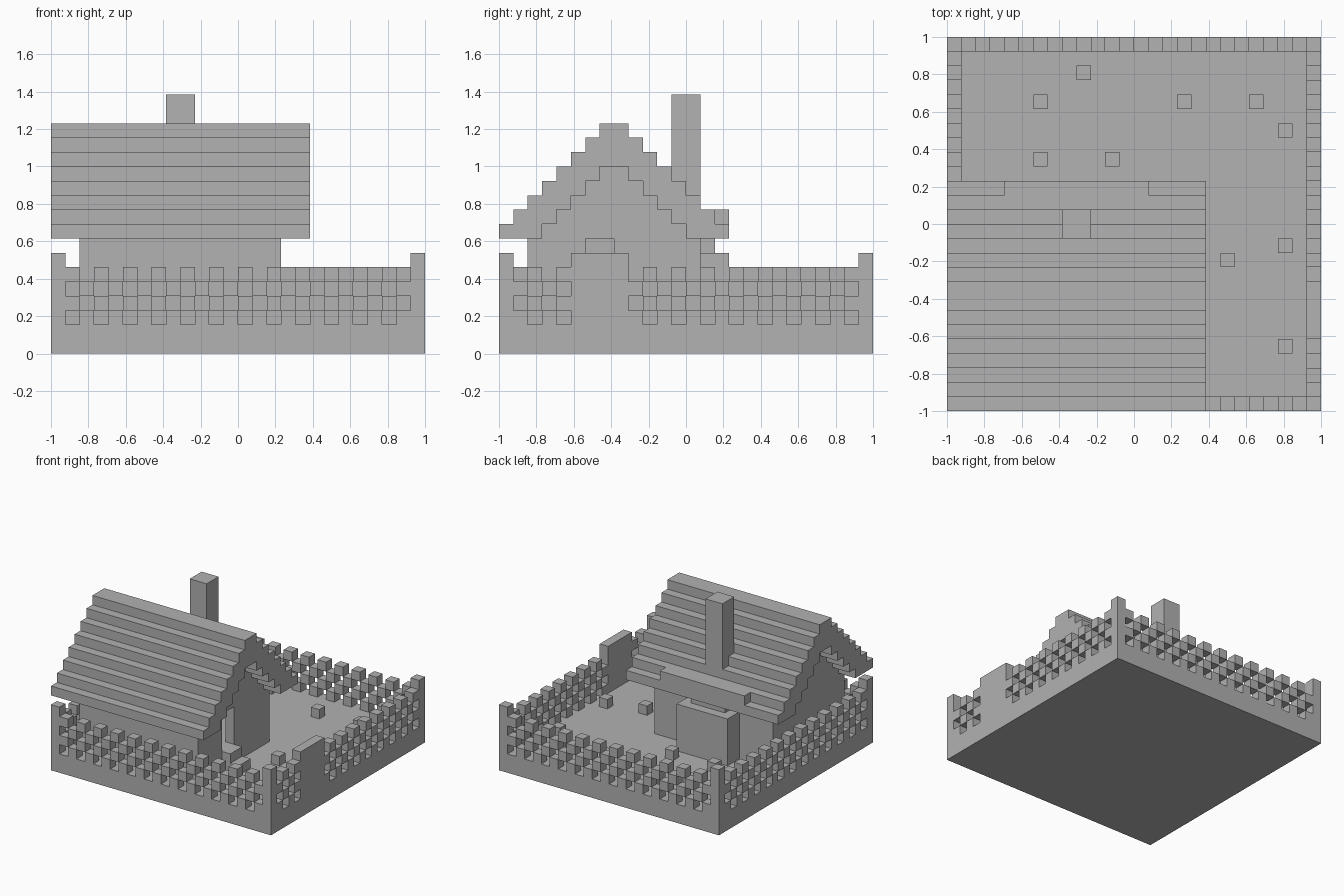
import bpy
import bmesh
from mathutils import Vector

U = 2 / 26      # one block
N = 26          # blocks per side

cube = bpy.data.objects.get("Cube")
if cube:
    bpy.data.objects.remove(cube, do_unlink=True)

grey = bpy.data.materials.new("plain_grey")
grey.use_nodes = True
grey.diffuse_color = (0.445, 0.445, 0.445, 1)
grey.node_tree.nodes["Principled BSDF"].inputs["Base Color"].default_value = grey.diffuse_color


def place(i, j, k):
    """Block coordinates to model coordinates."""
    return Vector((i * U - 1, j * U - 1, k * U))


def finish(name, bm):
    bmesh.ops.recalc_face_normals(bm, faces=bm.faces)
    mesh = bpy.data.meshes.new(name)
    bm.to_mesh(mesh)
    bm.free()
    mesh.materials.append(grey)
    obj = bpy.data.objects.new(name, mesh)
    bpy.context.collection.objects.link(obj)
    return obj


def add_box(bm, low, high):
    a, b = place(*low), place(*high)
    made = bmesh.ops.create_cube(bm, size=1)
    for v in made["verts"]:
        v.co = (a + b) / 2 + v.co * (b - a)


def boxes(name, *spans):
    bm = bmesh.new()
    for low, high in spans:
        add_box(bm, low, high)
    return finish(name, bm)


def extrude_profile(name, points, x0, x1):
    """Extrude a (y, z) outline along x."""
    bm = bmesh.new()
    face = bm.faces.new([bm.verts.new(place(x0, y, z)) for y, z in points])
    made = bmesh.ops.extrude_face_region(bm, geom=[face])
    verts = [g for g in made["geom"] if isinstance(g, bmesh.types.BMVert)]
    bmesh.ops.translate(bm, verts=verts, vec=((x1 - x0) * U, 0, 0))
    return finish(name, bm)


def stairs(height, start, end):
    """Stepped line over the columns from start to end."""
    points = []
    for j in range(start, end):
        for p in ((j, height(j)), (j + 1, height(j))):
            if len(points) > 1 and points[-1][1] == points[-2][1] == p[1]:
                points.pop()
            if not points or points[-1] != p:
                points.append(p)
    return points


def roof_top(j):
    return 9 + min(j, 15 - j)


def roof_under(j):
    return max(8, roof_top(j) - 3)


# Ground slab
boxes("ground", ((0, 0, 0), (N, N, 2)))

# Lattice fence with a solid gate in the right-hand wall
last = N - 1
gate = range(5, 9)
bm = bmesh.new()
for i in range(N):
    for j in range(N):
        on_x, on_y = i in (0, last), j in (0, last)
        if not (on_x or on_y) or (on_x and on_y) or (i == last and j in gate):
            continue
        for k in range(2, 6):
            if (i + j + k) % 2 == 0:
                add_box(bm, (i, j, k), (i + 1, j + 1, k + 1))
finish("fence_lattice", bm)
boxes("corner_posts", *[((i, j, 2), (i + 1, j + 1, 7)) for i in (0, last) for j in (0, last)])
boxes("gate", ((last, gate.start, 2), (N, gate.stop, 7)))

# House walls; the gables follow the roof underside
under = stairs(roof_under, 2, 14)
extrude_profile("plain_gable", [(2, 2)] + under + [(14, 2)], 2, 3)
doorway = [(14, 2), (8, 2), (8, 8), (6, 8), (6, 2)]
extrude_profile("door_gable", [(2, 2)] + under + doorway, 15, 16)
boxes("front_wall", ((3, 2, 2), (15, 3, 8)))
boxes("back_wall", ((3, 13, 2), (15, 14, 8)))
boxes("house_floor", ((3, 3, 2), (15, 13, 4)), ((15, 6, 2), (16, 8, 4)))
boxes("door_steps", ((16, 6, 2), (17, 8, 4)), ((17, 6, 2), (18, 8, 3)))

# Stepped roof with a raised strip on the back eave
extrude_profile("roof", stairs(roof_top, 0, 16) + stairs(roof_under, 0, 16)[::-1], 0, 18)
boxes("raised_eave", ((4, 15, 9), (14, 16, 10)))

# Chimney with its stepped base on the back wall
boxes("chimney", ((8, 12, 8), (10, 14, 18)))
boxes("chimney_base", ((6, 14, 2), (12, 16, 7)), ((7, 14, 7), (11, 15, 8)))

# Small blocks scattered in the garden
spots = [(9, 23), (6, 21), (16, 21), (21, 21), (23, 19),
         (6, 17), (11, 17), (23, 11), (19, 10), (23, 4)]
boxes("garden_plants", *[((i, j, 2), (i + 1, j + 1, 3)) for i, j in spots])
